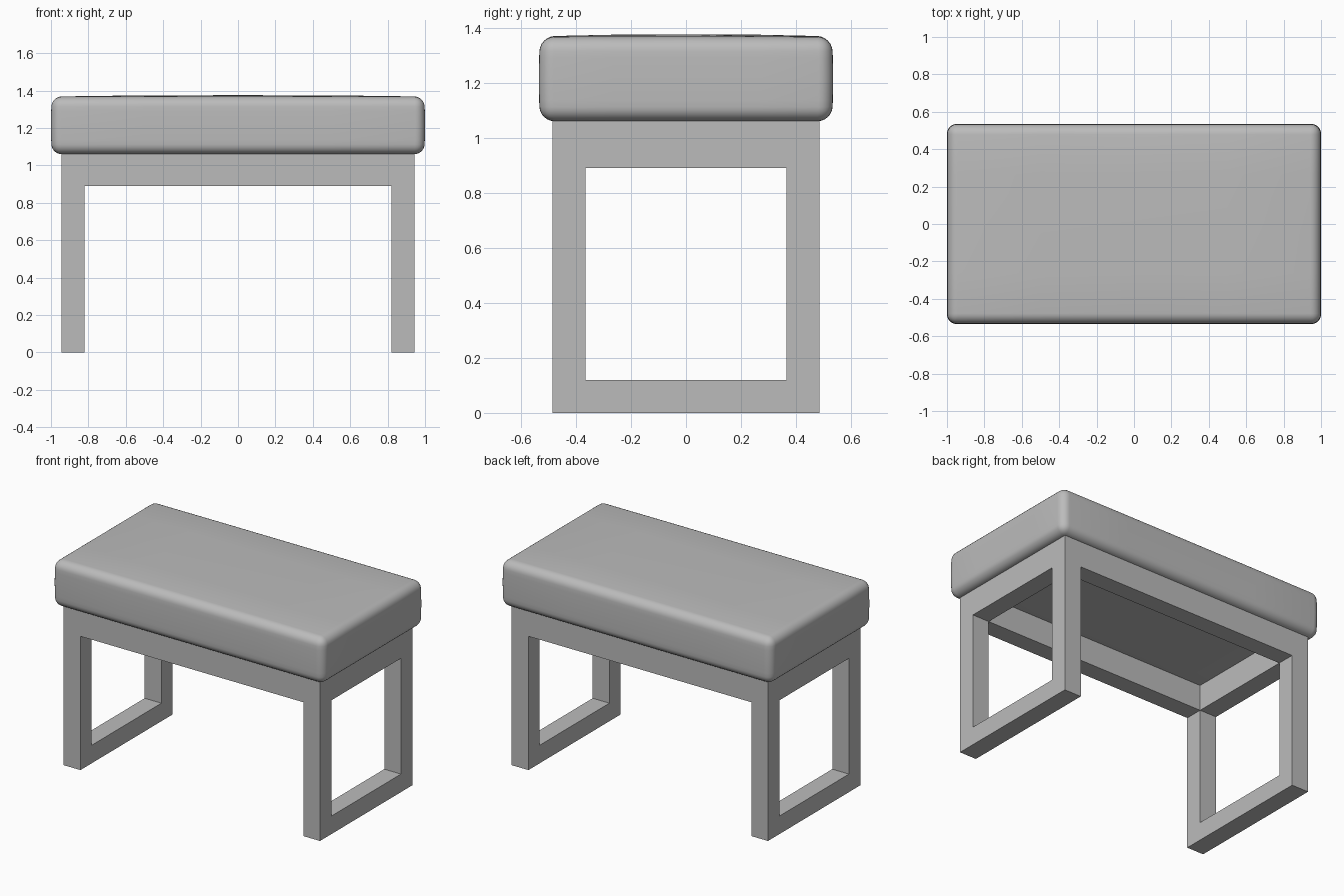
import bpy, bmesh, math

if "Cube" in bpy.data.objects:
    bpy.data.objects.remove(bpy.data.objects["Cube"])

grey = bpy.data.materials.new("neutral grey")
grey.diffuse_color = (0.5, 0.5, 0.5, 1)
grey.use_nodes = True
grey.node_tree.nodes["Principled BSDF"].inputs["Base Color"].default_value = grey.diffuse_color


def add_object(name, bm):
    mesh = bpy.data.meshes.new(name)
    bm.to_mesh(mesh)
    bm.free()
    mesh.materials.append(grey)
    ob = bpy.data.objects.new(name, mesh)
    bpy.context.collection.objects.link(ob)
    return ob


def box_bm(x0, x1, y0, y1, z0, z1):
    bm = bmesh.new()
    bmesh.ops.create_cube(bm, size=1)
    for v in bm.verts:
        v.co.x = (x0 + x1) / 2 + v.co.x * (x1 - x0)
        v.co.y = (y0 + y1) / 2 + v.co.y * (y1 - y0)
        v.co.z = (z0 + z1) / 2 + v.co.z * (z1 - z0)
    return bm


def box(name, *size):
    return add_object(name, box_bm(*size))


# Outer and inner limits of the frame, and key heights
XO, XI, YO, YI = 0.943, 0.82, 0.485, 0.366
SEAT, RAIL, FOOT = 1.06, 0.89, 0.12

# Legs, aprons and floor stretchers
for sx, side in ((-1, "left"), (1, "right")):
    xa, xb = sorted((sx * XI, sx * XO))
    for sy, end in ((-1, "front"), (1, "back")):
        ya, yb = sorted((sy * YI, sy * YO))
        box(f"{end}_{side}_leg", xa, xb, ya, yb, 0, SEAT + 0.005)
    box(f"{side}_apron", xa, xb, -YI, YI, RAIL, SEAT + 0.005)
    box(f"{side}_stretcher", xa, xb, -YI, YI, 0, FOOT)
for sy, end in ((-1, "front"), (1, "back")):
    ya, yb = sorted((sy * YI, sy * YO))
    box(f"{end}_apron", -XI, XI, ya, yb, RAIL, SEAT + 0.005)

# Padded seat: rounded box with slightly crowned top and sides
W, D, TOP = 0.995, 0.53, 1.367
bm = box_bm(-W, W, -D, D, SEAT, TOP)
bmesh.ops.subdivide_edges(bm, edges=bm.edges[:], cuts=3, use_grid_fill=True)
sharp = [e for e in bm.edges if e.calc_face_angle(0) > 1]
bmesh.ops.bevel(bm, geom=sharp, offset=0.052, offset_type='OFFSET',
                segments=6, profile=0.5, affect='EDGES')
for v in bm.verts:
    u, t = v.co.x / W, v.co.y / D
    h = (v.co.z - SEAT) / (TOP - SEAT)
    bulge = 4 * h * (1 - h)
    v.co.x += 0.005 * u * bulge
    v.co.y += 0.005 * t * bulge
    v.co.z += 0.008 * h * (1 - u ** 4) * (1 - t ** 4) if h > 0.8 else 0
seat = add_object("seat_cushion", bm)
bpy.context.view_layer.objects.active = seat
seat.select_set(True)
bpy.ops.object.shade_smooth_by_angle(angle=math.radians(40))
